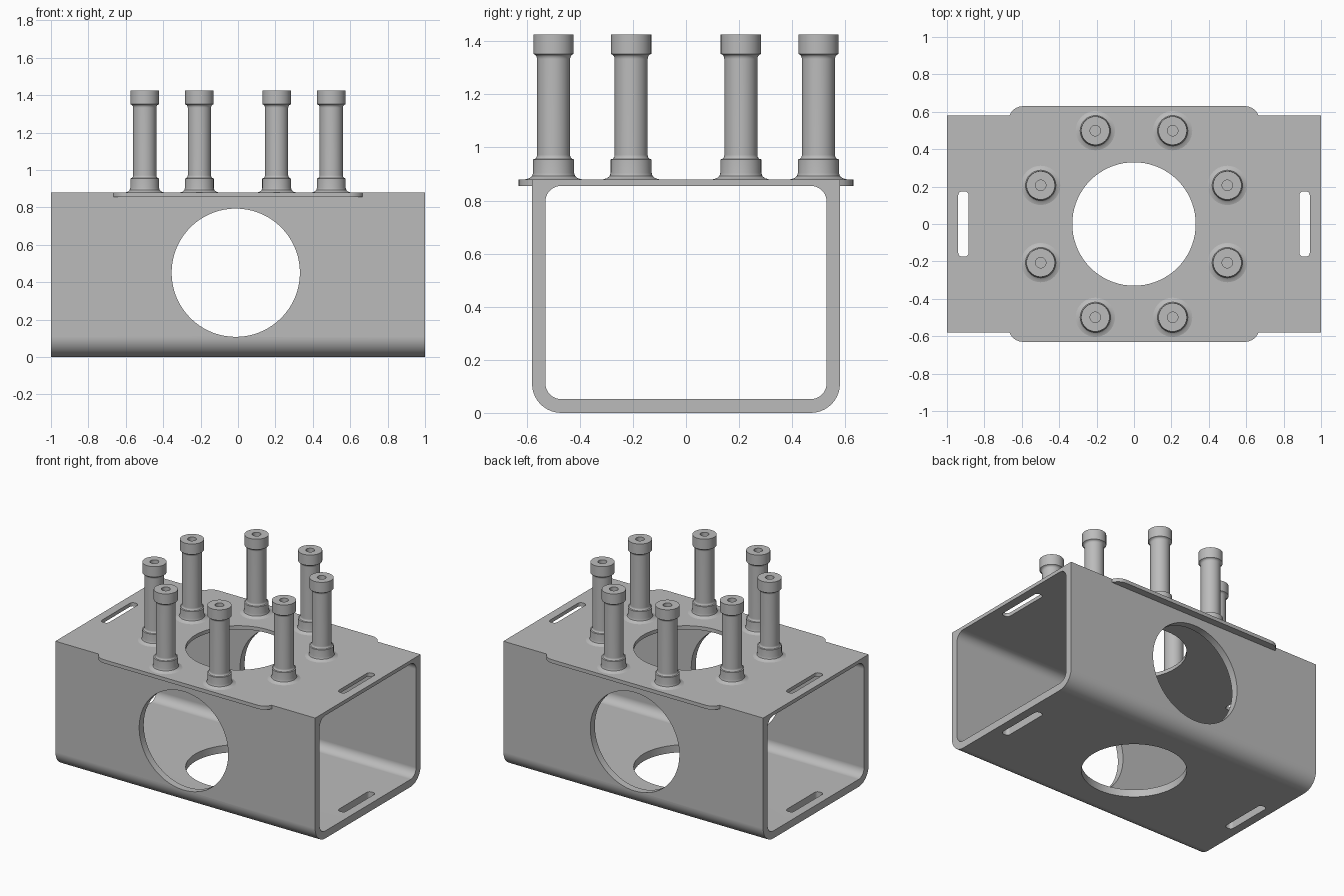
import bpy
import bmesh
from math import pi, sin, cos, radians
from mathutils import Matrix, Vector

if "Cube" in bpy.data.objects:
    bpy.data.objects.remove(bpy.data.objects["Cube"], do_unlink=True)

GREY = (0.5, 0.5, 0.5, 1)
grey = bpy.data.materials.new("plain grey")
grey.use_nodes = True
grey.diffuse_color = GREY
grey.node_tree.nodes["Principled BSDF"].inputs["Base Color"].default_value = GREY


def finish(name, bm):
    """Turn a bmesh into a grey object."""
    bmesh.ops.recalc_face_normals(bm, faces=bm.faces)
    mesh = bpy.data.meshes.new(name)
    bm.to_mesh(mesh)
    bm.free()
    mesh.materials.append(grey)
    obj = bpy.data.objects.new(name, mesh)
    bpy.context.collection.objects.link(obj)
    return obj


def select(obj):
    bpy.ops.object.select_all(action="DESELECT")
    obj.select_set(True)
    bpy.context.view_layer.objects.active = obj


def smooth(obj):
    select(obj)
    bpy.ops.object.shade_smooth_by_angle(angle=radians(30))
    mod = obj.modifiers.new("even shading", "WEIGHTED_NORMAL")
    mod.keep_sharp = True


def rounded(u0, u1, v0, v1, radii, steps=10):
    """Rectangle outline; radii run from the low-low corner anticlockwise."""
    corners = [(u0, v0, 1, 1), (u1, v0, -1, 1), (u1, v1, -1, -1), (u0, v1, 1, -1)]
    pts = []
    for i, ((u, v, su, sv), r) in enumerate(zip(corners, radii)):
        if r == 0:
            pts.append((u, v))
            continue
        for k in range(steps + 1):
            a = pi + i * pi / 2 + k * pi / 2 / steps
            pts.append((u + su * r + r * cos(a), v + sv * r + r * sin(a)))
    return pts


def prism(name, points, depth):
    """Extrude a closed outline of 3D points along a vector."""
    bm = bmesh.new()
    face = bm.faces.new([bm.verts.new(p) for p in points])
    top = bmesh.ops.extrude_face_region(bm, geom=[face])
    moved = [g for g in top["geom"] if isinstance(g, bmesh.types.BMVert)]
    bmesh.ops.translate(bm, verts=moved, vec=Vector(depth))
    return finish(name, bm)


def cylinder(name, radius, length, matrix):
    bm = bmesh.new()
    bmesh.ops.create_cone(bm, cap_ends=True, segments=72, radius1=radius,
                          radius2=radius, depth=length, matrix=matrix)
    return finish(name, bm)


def cut(obj, cutter):
    cutter.hide_render = True
    mod = obj.modifiers.new("cut", "BOOLEAN")
    mod.operation = "DIFFERENCE"
    mod.solver = "EXACT"
    mod.object = cutter
    select(obj)
    bpy.ops.object.modifier_apply(modifier=mod.name)
    bpy.data.objects.remove(cutter, do_unlink=True)


# Box tube, rounded along its lower edges, hollow from end to end
outer = rounded(-0.58, 0.58, 0, 0.88, (0.11, 0.11, 0, 0))
inner = rounded(-0.53, 0.53, 0.052, 0.855, (0.06,) * 4)
body = prism("box_tube", [(-1, y, z) for y, z in outer], (2, 0, 0))
cut(body, prism("bore", [(-1.1, y, z) for y, z in inner], (2.2, 0, 0)))

# Round openings through the top and bottom, and through both sides
cut(body, cylinder("vertical_hole", 0.33, 3, Matrix.Translation((0, 0, 0.4))))
cut(body, cylinder("side_hole", 0.343, 3,
                   Matrix.Translation((-0.012, 0, 0.451)) @ Matrix.Rotation(pi / 2, 4, "X")))

# Slots near both ends, through top and bottom
for side in (-1, 1):
    slot = rounded(-0.028, 0.028, -0.175, 0.175, (0.022,) * 4, 5)
    cut(body, prism("slot", [(side * 0.912 + x, y, -0.2) for x, y in slot], (0, 0, 1.4)))
smooth(body)

# Thin lips standing out from the top plate
for side, name in ((-1, "front_lip"), (1, "back_lip")):
    outline = rounded(-0.67, 0.67, 0.58, 0.63, (0, 0, 0, 0))[:2]
    for sx in (1, -1):
        arc = []
        for k in range(9):
            a = radians(22 + 68 * k / 8)
            arc.append((sx * (0.592 + 0.08 * cos(a)), 0.55 + 0.08 * sin(a)))
        outline += arc if sx == 1 else arc[::-1]
    lip = prism(name, [(x, side * y, 0.855) for x, y in outline], (0, 0, 0.025))
    smooth(lip)

# Ring of eight turned posts with collars, caps and a blind hole
profile = [(0, 0.88), (0.105, 0.88), (0.091, 0.884), (0.081, 0.892), (0.077, 0.905),
           (0.077, 0.955), (0.069, 0.957), (0.064, 0.963), (0.062, 0.972),
           (0.062, 1.333), (0.064, 1.342), (0.068, 1.348), (0.076, 1.352),
           (0.076, 1.425), (0.028, 1.425), (0.028, 1.15), (0, 1.15)]
for i in range(8):
    angle = pi / 8 + i * pi / 4
    bm = bmesh.new()
    verts = [bm.verts.new((r, 0, z)) for r, z in profile]
    edges = [bm.edges.new(pair) for pair in zip(verts, verts[1:])]
    bmesh.ops.spin(bm, geom=verts + edges, cent=(0, 0, 0), axis=(0, 0, 1),
                   angle=2 * pi, steps=40)
    bmesh.ops.remove_doubles(bm, verts=bm.verts, dist=0.0005)
    post = finish(f"post_{i + 1}", bm)
    post.location = (0.54 * cos(angle), 0.54 * sin(angle), 0)
    smooth(post)
